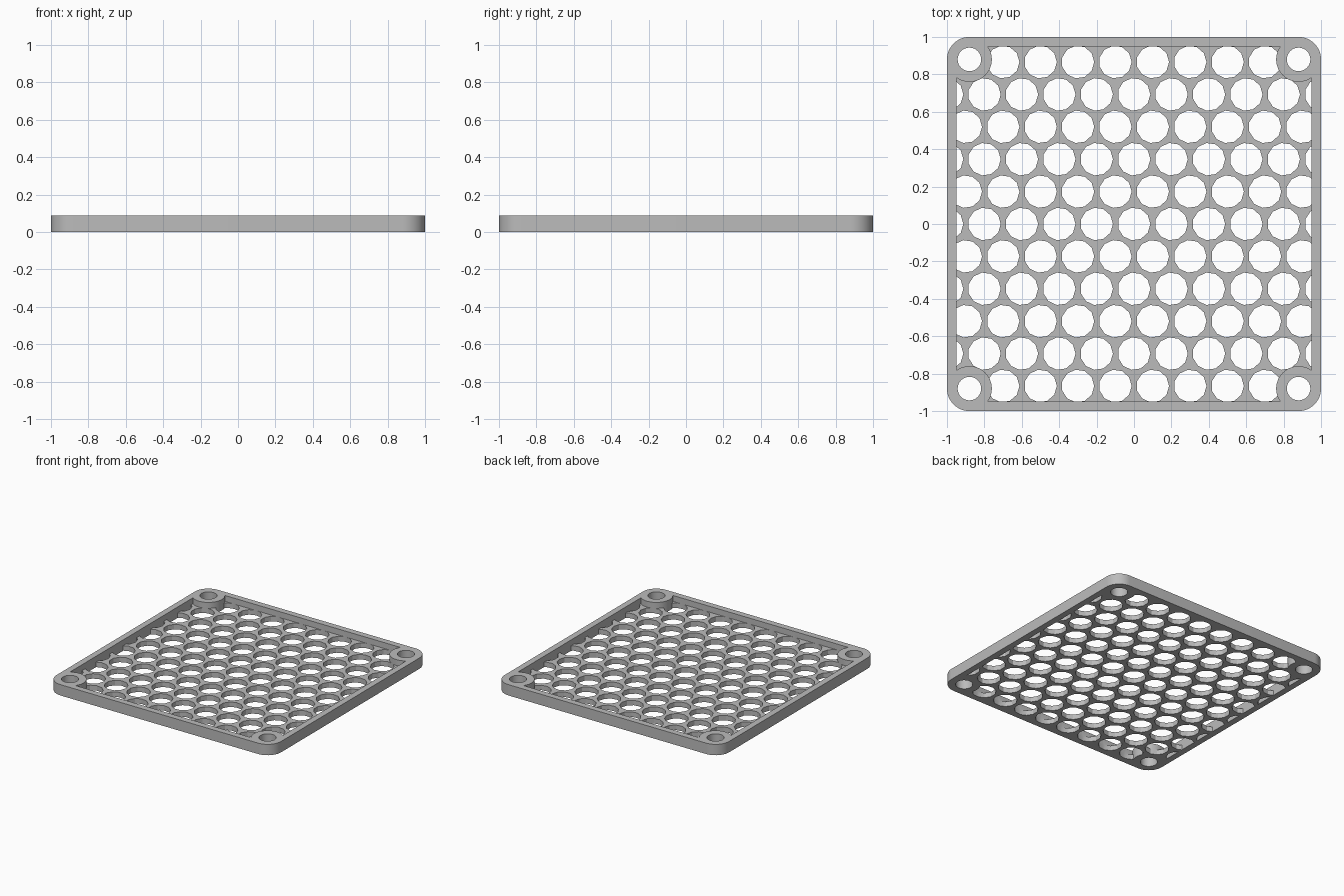
import bpy
import bmesh
from math import sin, cos, pi, radians, sqrt

cube = bpy.data.objects.get("Cube")
if cube:
    bpy.data.objects.remove(cube, do_unlink=True)

HEIGHT, PLATE = 0.0875, 0.04          # overall height, grille thickness
INNER, MOUNT, BOSS, BORE = 0.95, 0.88, 0.12, 0.063
PITCH, HOLE, SIDES = 0.2, 0.0875, 11
CORNERS = [(sx * MOUNT, sy * MOUNT) for sx in (-1, 1) for sy in (-1, 1)]


def ring(cx, cy, r, n):
    return [(cx + r * cos(2 * pi * i / n), cy + r * sin(2 * pi * i / n)) for i in range(n)]


def prisms(name, outlines, z0, z1):
    """One object made of an upright prism for each outline."""
    bm = bmesh.new()
    for outline in outlines:
        low = [bm.verts.new((x, y, z0)) for x, y in outline]
        high = [bm.verts.new((x, y, z1)) for x, y in outline]
        bm.faces.new(low[::-1])
        bm.faces.new(high)
        for i in range(len(low)):
            j = (i + 1) % len(low)
            bm.faces.new((low[i], low[j], high[j], high[i]))
    mesh = bpy.data.meshes.new(name)
    bm.to_mesh(mesh)
    bm.free()
    obj = bpy.data.objects.new(name, mesh)
    bpy.context.collection.objects.link(obj)
    return obj


def boolean(target, tool, operation):
    mod = target.modifiers.new(operation.lower(), 'BOOLEAN')
    mod.operation, mod.object, mod.solver = operation, tool, 'EXACT'
    bpy.context.view_layer.objects.active = target
    bpy.ops.object.modifier_apply(modifier=mod.name)


# Outer body: rounded square slab
outline = []
for quarter, (sx, sy) in enumerate([(1, 1), (-1, 1), (-1, -1), (1, -1)]):
    for i in range(13):
        a = (quarter + i / 12) * pi / 2
        outline.append((sx * MOUNT + BOSS * cos(a), sy * MOUNT + BOSS * sin(a)))
guard = prisms("fan_guard", [outline], 0, HEIGHT)

# Recess shape: square well that leaves the round corner bosses standing
square = [(-INNER, -INNER), (INNER, -INNER), (INNER, INNER), (-INNER, INNER)]
well = prisms("well_cutter", [square], -0.05, 0.2)
bosses = prisms("boss_cutter", [ring(x, y, BOSS, 48) for x, y in CORNERS], -0.1, 0.3)
boolean(well, bosses, 'DIFFERENCE')

# Staggered grille holes, trimmed to the well
cells = []
for row in range(-5, 6):
    shift = 0.5 * (row % 2)
    for k in range(-6, 7):
        x, y = (k + shift) * PITCH, row * PITCH * sqrt(3) / 2
        in_corner = abs(x) > 0.85 and abs(y) > 0.8
        if abs(x) < 1.03 and not in_corner:
            cells.append(ring(x, y, HOLE, SIDES))
holes = prisms("hole_cutter", cells, -0.02, 0.1)
boolean(holes, well, 'INTERSECT')

# Screw bores
bores = prisms("bore_cutter", [ring(x, y, BORE, 32) for x, y in CORNERS], -0.1, 0.3)

# Cut everything from the body
boolean(guard, holes, 'DIFFERENCE')
for v in well.data.vertices:
    if v.co.z < 0:
        v.co.z = PLATE
boolean(guard, well, 'DIFFERENCE')
boolean(guard, bores, 'DIFFERENCE')
for tool in (well, bosses, holes, bores):
    bpy.data.objects.remove(tool, do_unlink=True)

# Colour and shading
grey = bpy.data.materials.new("light_grey")
grey.use_nodes = True
colour = (0.5, 0.5, 0.5, 1)
grey.diffuse_color = colour
grey.node_tree.nodes["Principled BSDF"].inputs["Base Color"].default_value = colour
guard.data.materials.clear()
guard.data.materials.append(grey)
for poly in guard.data.polygons:
    poly.material_index = 0
bpy.ops.object.select_all(action='DESELECT')
guard.select_set(True)
bpy.context.view_layer.objects.active = guard
bpy.ops.object.shade_smooth_by_angle(angle=radians(25))
